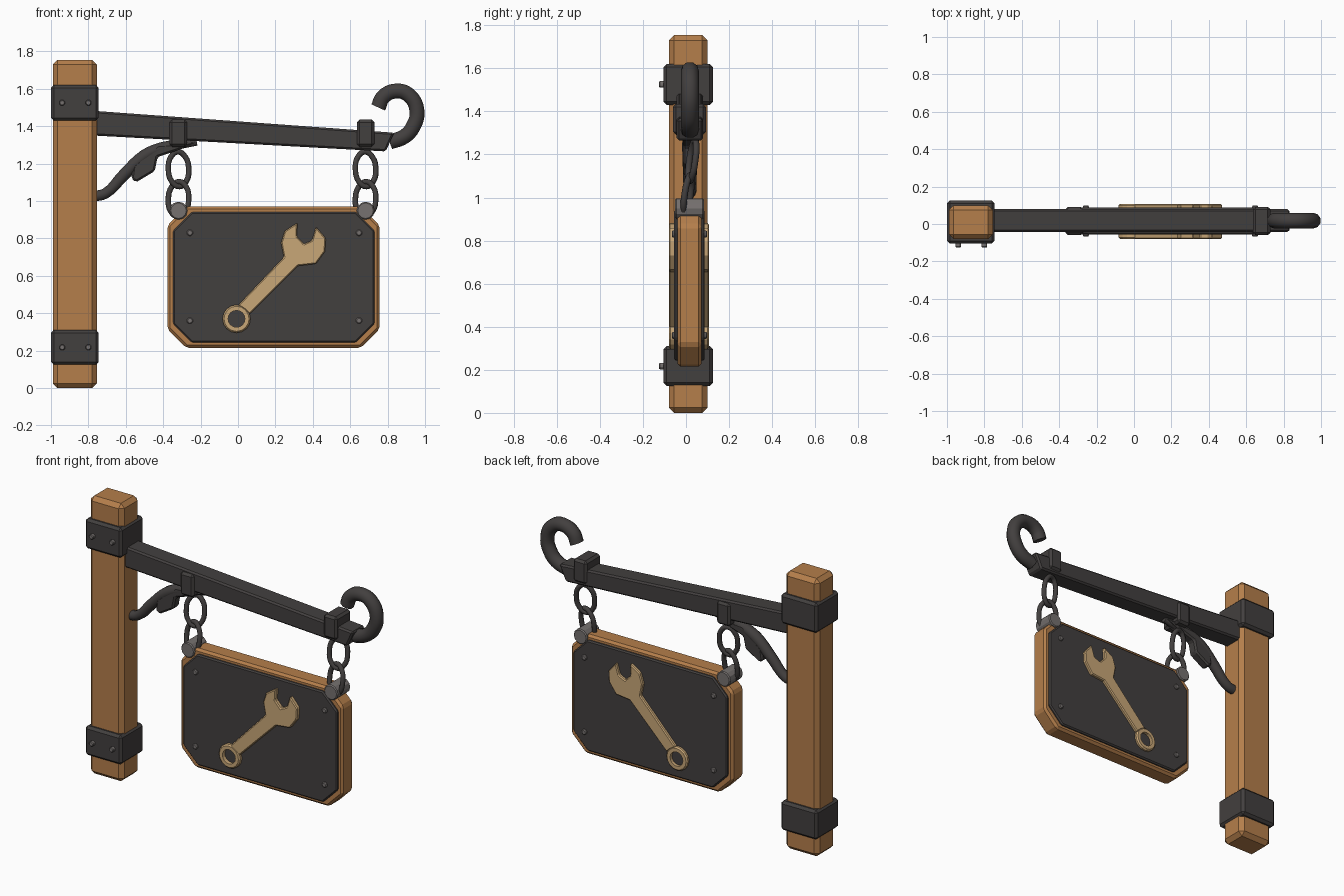
import bpy, bmesh
from math import pi, cos, sin, radians
from mathutils import Vector, Matrix

cube = bpy.data.objects.get("Cube")
if cube:
    bpy.data.objects.remove(cube, do_unlink=True)


def material(name, rgb):
    m = bpy.data.materials.new(name)
    m.use_nodes = True
    m.diffuse_color = (*rgb, 1)
    m.node_tree.nodes["Principled BSDF"].inputs["Base Color"].default_value = (*rgb, 1)
    return m


WOOD = material("warm wood", (0.46, 0.21, 0.07))
IRON = material("dark iron", (0.055, 0.05, 0.049))
STEEL = material("grey steel", (0.18, 0.165, 0.16))
BRASS = material("pale brass", (0.58, 0.385, 0.185))
MID_Y = 0.018


def finish(bm, name, mat, bevel=0.0):
    bmesh.ops.recalc_face_normals(bm, faces=bm.faces)
    mesh = bpy.data.meshes.new(name)
    bm.to_mesh(mesh)
    bm.free()
    ob = bpy.data.objects.new(name, mesh)
    bpy.context.collection.objects.link(ob)
    mesh.materials.append(mat)
    if bevel:
        mod = ob.modifiers.new("Bevel", "BEVEL")
        mod.width = bevel
        mod.segments = 1
        mod.limit_method = "ANGLE"
        mod.angle_limit = radians(40)
    return ob


def box(name, mat, x, y, z, bevel):
    """Box from (min, max) pairs."""
    bm = bmesh.new()
    bmesh.ops.create_cube(bm, size=1)
    for v in bm.verts:
        v.co = [r[0] if c < 0 else r[1] for c, r in zip(v.co, (x, y, z))]
    return finish(bm, name, mat, bevel)


def slab(name, mat, outline, y, bevel=0.0):
    """Outline in x and z, extruded along y."""
    bm = bmesh.new()
    face = bm.faces.new([bm.verts.new((px, y[0], pz)) for px, pz in outline])
    new = bmesh.ops.extrude_face_region(bm, geom=[face])["geom"]
    for v in new:
        if isinstance(v, bmesh.types.BMVert):
            v.co.y = y[1]
    return finish(bm, name, mat, bevel)


def pin(name, mat, x, z, y, radius, bevel, sides=12):
    ring = [(x + radius * cos(2 * pi * i / sides), z + radius * sin(2 * pi * i / sides))
            for i in range(sides)]
    return slab(name, mat, ring, y, bevel)


def cut_corners(x, z, c):
    (a, b), (d, e) = x, z
    return [(a + c, d), (b - c, d), (b, d + c), (b, e - c),
            (b - c, e), (a + c, e), (a, e - c), (a, d + c)]


def tube(name, mat, points, radius, radii=None, cyclic=False):
    """Round bar swept along a smooth path, then turned into a mesh."""
    cu = bpy.data.curves.new(name, "CURVE")
    cu.dimensions = "3D"
    cu.bevel_depth = radius
    cu.bevel_resolution = 3
    cu.resolution_u = 4
    cu.use_fill_caps = True
    sp = cu.splines.new("BEZIER")
    sp.bezier_points.add(len(points) - 1)
    for i, (bp, p) in enumerate(zip(sp.bezier_points, points)):
        bp.co = p
        bp.handle_left_type = bp.handle_right_type = "AUTO"
        bp.radius = radii[i] if radii else 1
    sp.use_cyclic_u = cyclic
    ob = bpy.data.objects.new(name, cu)
    bpy.context.collection.objects.link(ob)
    cu.materials.append(mat)
    bpy.ops.object.select_all(action="DESELECT")
    ob.select_set(True)
    bpy.context.view_layer.objects.active = ob
    bpy.ops.object.convert(target="MESH")
    bpy.ops.object.shade_smooth_by_angle(angle=radians(40))
    return bpy.context.object


# Post with two iron bands and their bolts
box("post", WOOD, (-0.99, -0.755), (-0.08, 0.10), (0, 1.755), 0.025)
for label, low, high in (("lower", 0.125, 0.31), ("upper", 1.43, 1.62)):
    box(label + "_band", IRON, (-1, -0.745), (-0.105, 0.125), (low, high), 0.015)
    for x in (-0.94, -0.80):
        pin(label + "_band_bolt", STEEL, x, (low + high) / 2, (-0.126, -0.09), 0.017, 0.005, 8)

# Sloping beam with a slanted end, and its two clamps
slab("beam", IRON, [(-0.77, 1.35), (0.79, 1.265), (0.835, 1.365), (-0.77, 1.482)],
     (MID_Y - 0.061, MID_Y + 0.061), 0.01)
for x in (-0.32, 0.682):
    box("beam_clamp", IRON, (x - 0.047, x + 0.047), (-0.06, 0.092), (1.29, 1.435), 0.014)

# Hook curling up from the beam end
hook = [(0.75, 1.50), (0.775, 1.555), (0.845, 1.588), (0.915, 1.565),
        (0.957, 1.48), (0.935, 1.395), (0.89, 1.345), (0.81, 1.315)]
tube("end_hook", IRON, [(x, MID_Y, z) for x, z in hook], 0.042)

# Curved brace with a forged leaf
brace = [(-0.77, 1.025), (-0.71, 1.04), (-0.61, 1.14), (-0.5, 1.24), (-0.4, 1.285), (-0.22, 1.315)]
tube("brace", IRON, [(x, MID_Y, z) for x, z in brace], 0.033, [0.9, 0.9, 1, 1.1, 1, 0.6])
slab("brace_leaf", IRON, [(-0.57, 1.12), (-0.545, 1.10), (-0.445, 1.16), (-0.43, 1.235),
                          (-0.31, 1.275), (-0.22, 1.315), (-0.43, 1.30), (-0.56, 1.19)],
     (MID_Y - 0.032, MID_Y + 0.032), 0.01)

# Chains of two links, each ending on a steel pin
for x in (-0.318, 0.682):
    for name, z, yaw in (("upper_link", 1.17, 14), ("lower_link", 1.01, -14)):
        turn = Matrix.Rotation(radians(yaw), 3, "Z") @ Matrix.Rotation(radians(-8), 3, "X")
        loop = [turn @ Vector((0.056 * cos(a), 0, 0.094 * sin(a))) +
                Vector((x, MID_Y + (z - 1.09) * 0.14, z))
                for a in (2 * pi * i / 8 for i in range(8))]
        tube(name, IRON, loop, 0.015, cyclic=True)
    pin("hanging_pin", STEEL, x, 0.948, (-0.05, 0.083), 0.048, 0.006)

# Sign board: wooden frame, iron panel showing on both faces, rivets
slab("sign_frame", WOOD, cut_corners((-0.377, 0.757), (0.215, 0.97), 0.1), (-0.04, 0.072), 0.014)
slab("sign_panel", IRON, cut_corners((-0.347, 0.73), (0.243, 0.942), 0.1), (-0.055, 0.087), 0.008)
for x in (-0.257, 0.647):
    for z in (0.36, 0.83):
        pin("panel_rivet", STEEL, x, z, (-0.066, 0.098), 0.018, 0.005, 8)

# Spanner emblem standing out from both faces
EMBLEM = (-0.08, 0.107)
spanner = [(0.0, 0.442), (0.245, 0.70), (0.23, 0.777), (0.25, 0.84), (0.318, 0.884), (0.315, 0.81),
           (0.353, 0.77), (0.395, 0.79), (0.417, 0.862), (0.47, 0.80), (0.465, 0.73),
           (0.417, 0.664), (0.32, 0.653), (0.062, 0.395), (0.038, 0.418)]
slab("spanner", BRASS, spanner, EMBLEM, 0.006)

# Spanner ring, lathed around the y axis
bm = bmesh.new()
profile = [(0.045, EMBLEM[0]), (0.067, EMBLEM[0]), (0.075, EMBLEM[0] + 0.008),
           (0.075, EMBLEM[1] - 0.008), (0.067, EMBLEM[1]), (0.045, EMBLEM[1])]
verts = [bm.verts.new((r, y, 0)) for r, y in profile]
edges = [bm.edges.new((verts[i], verts[(i + 1) % len(verts)])) for i in range(len(verts))]
bmesh.ops.spin(bm, geom=verts + edges, cent=(0, 0, 0), axis=(0, 1, 0), angle=2 * pi, steps=16)
bmesh.ops.remove_doubles(bm, verts=bm.verts, dist=0.0005)
ring = finish(bm, "spanner_ring", BRASS)
ring.location = (-0.008, 0, 0.37)
